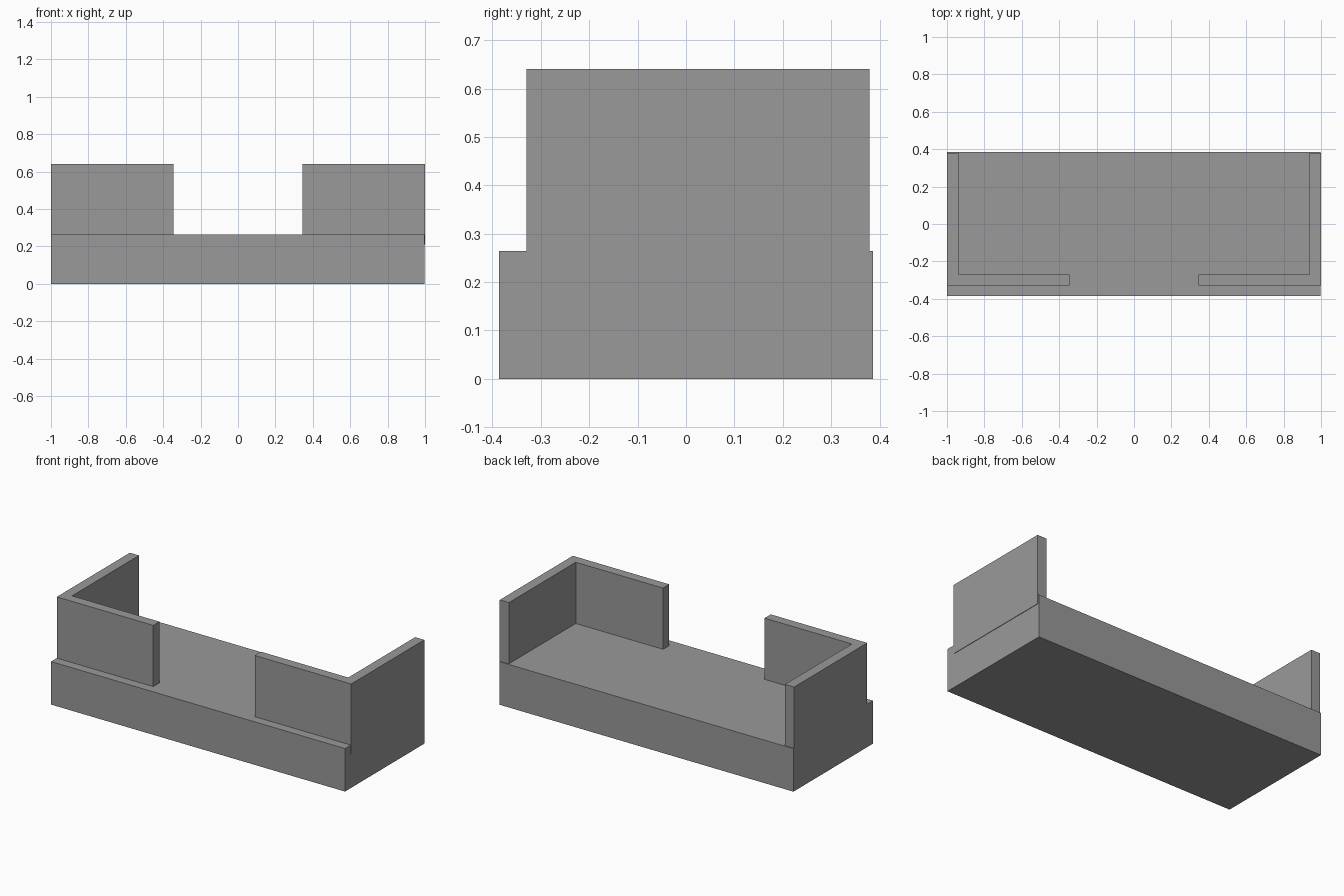
import bpy
import bmesh

cube = bpy.data.objects.get("Cube")
if cube:
    bpy.data.objects.remove(cube, do_unlink=True)

# One plain grey for everything
GREY = (0.32, 0.32, 0.32, 1.0)
grey = bpy.data.materials.new("grey")
grey.use_nodes = True
grey.diffuse_color = GREY
grey.node_tree.nodes["Principled BSDF"].inputs["Base Color"].default_value = GREY


def extrude_outline(name, outline, bottom, top):
    """Make a solid by raising a flat outline from bottom to top."""
    bm = bmesh.new()
    face = bm.faces.new([bm.verts.new((x, y, bottom)) for x, y in outline])
    raised = bmesh.ops.extrude_face_region(bm, geom=[face])["geom"]
    verts = [v for v in raised if isinstance(v, bmesh.types.BMVert)]
    bmesh.ops.translate(bm, verts=verts, vec=(0, 0, top - bottom))
    bmesh.ops.recalc_face_normals(bm, faces=bm.faces)
    mesh = bpy.data.meshes.new(name)
    bm.to_mesh(mesh)
    bm.free()
    mesh.materials.append(grey)
    obj = bpy.data.objects.new(name, mesh)
    bpy.context.collection.objects.link(obj)
    return obj


# Base slab, its left end a hair short of the wall
left_end, depth = 0.997, 0.386
extrude_outline("base_slab", [(-1, -depth), (left_end, -depth),
                              (left_end, depth), (-1, depth)], 0, 0.264)

# L-shaped corner walls, sunk a little into the slab
corner = [(0.345, -0.33), (1, -0.33), (1, 0.379),
          (0.938, 0.379), (0.938, -0.27), (0.345, -0.27)]
for side, name in ((1, "left_corner_wall"), (-1, "right_corner_wall")):
    extrude_outline(name, [(side * x, y) for x, y in corner], 0.21, 0.64)
